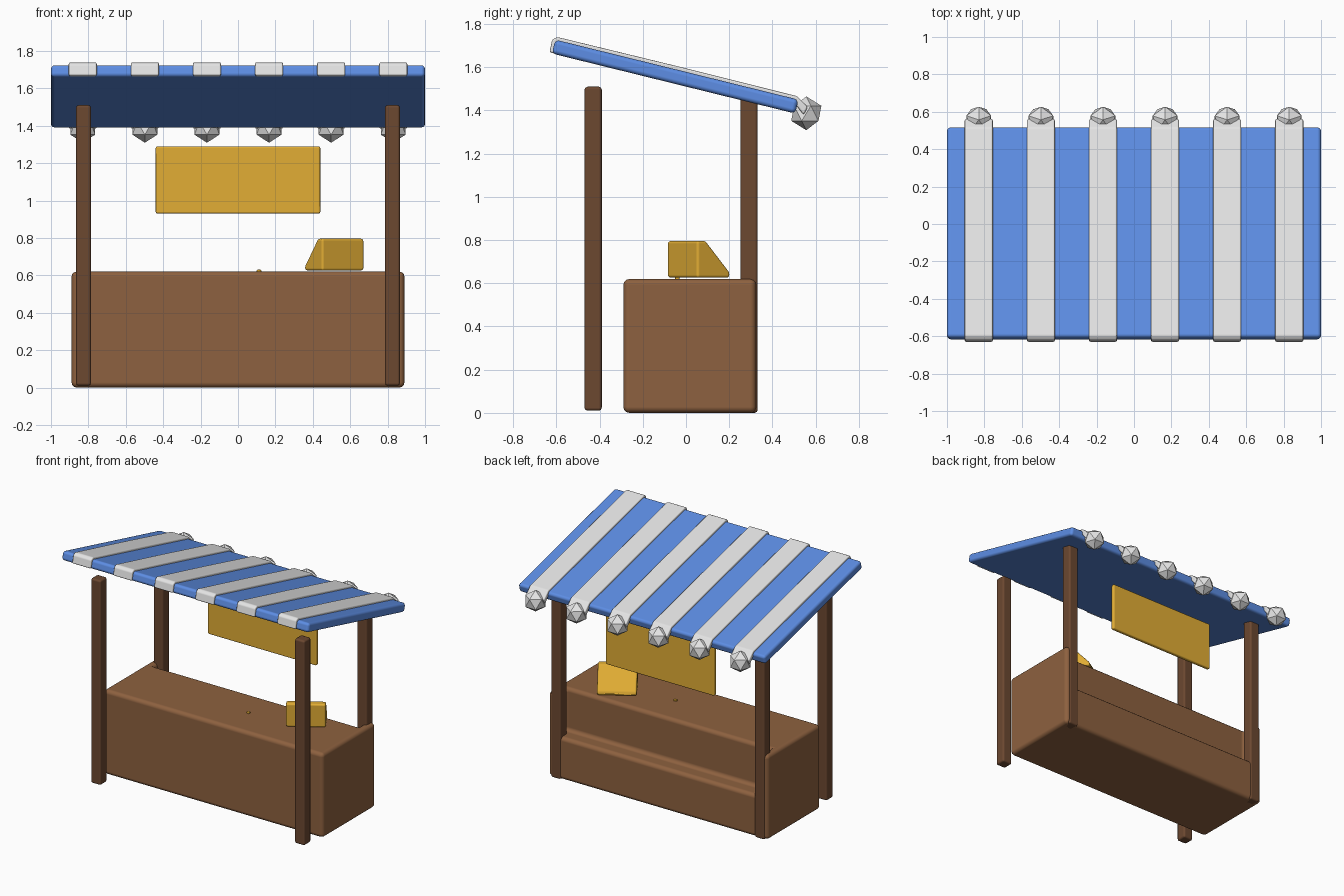
import bpy, bmesh, math
from mathutils import Matrix, Vector

cube = bpy.data.objects.get("Cube")
if cube:
    bpy.data.objects.remove(cube, do_unlink=True)


def material(name, rgb):
    m = bpy.data.materials.new(name)
    m.use_nodes = True
    m.diffuse_color = (*rgb, 1)
    m.node_tree.nodes["Principled BSDF"].inputs["Base Color"].default_value = (*rgb, 1)
    return m


blue = material("awning blue", (0.11, 0.27, 0.78))
white = material("stripe white", (0.78, 0.78, 0.78))
gold = material("gold", (0.76, 0.42, 0.035))
wood = material("counter wood", (0.27, 0.12, 0.05))
dark_wood = material("post wood", (0.15, 0.065, 0.03))


def make(name, bm, mat, matrix=None, bevel=0.0, segments=3):
    """Turn a bmesh into an object with softly rounded edges."""
    if matrix:
        bm.transform(matrix)
    bmesh.ops.recalc_face_normals(bm, faces=bm.faces)
    mesh = bpy.data.meshes.new(name)
    bm.to_mesh(mesh)
    bm.free()
    ob = bpy.data.objects.new(name, mesh)
    bpy.context.collection.objects.link(ob)
    if mat:
        mesh.materials.append(mat)
    if bevel:
        for p in mesh.polygons:
            p.use_smooth = True
        mod = ob.modifiers.new("round_edges", "BEVEL")
        mod.width, mod.segments = bevel, segments
        mod.limit_method = "ANGLE"
        mod.harden_normals = True
    return ob


def box(name, lo, hi, mat, **kw):
    bm = bmesh.new()
    bmesh.ops.create_cube(bm, size=1)
    lo, hi = Vector(lo), Vector(hi)
    for v in bm.verts:
        v.co = (lo + hi) / 2 + v.co * (hi - lo)
    return make(name, bm, mat, **kw)


def extrude_profile(name, profile, x0, x1, mat, **kw):
    """Extrude a (y, z) outline along x."""
    bm = bmesh.new()
    face = bm.faces.new([bm.verts.new((x0, y, z)) for y, z in profile])
    out = bmesh.ops.extrude_face_region(bm, geom=[face])
    moved = [g for g in out["geom"] if isinstance(g, bmesh.types.BMVert)]
    bmesh.ops.translate(bm, verts=moved, vec=(x1 - x0, 0, 0))
    return make(name, bm, mat, **kw)


# Counter with a shelf recess cut into its back
counter = box("counter", (-0.89, -0.29, 0), (0.89, 0.325, 0.62), wood)
cutter = box("shelf_cutter", (-0.83, 0.21, 0.31), (0.83, 0.5, 0.8), None)
cutter.hide_render = True
cutter.hide_viewport = True
cutter.display_type = "WIRE"
cut = counter.modifiers.new("shelf_recess", "BOOLEAN")
cut.object, cut.operation, cut.solver = cutter, "DIFFERENCE", "EXACT"
for p in counter.data.polygons:
    p.use_smooth = True
rounding = counter.modifiers.new("round_edges", "BEVEL")
rounding.width, rounding.segments = 0.028, 3
rounding.limit_method = "ANGLE"
rounding.harden_normals = True

# Four posts
for side, x in (("left", 0.826), ("right", -0.826)):
    for place, y, bottom, top in (("front", -0.43, 0.01, 1.51), ("back", 0.292, 0, 1.46)):
        box(f"{place}_{side}_post", (x - 0.04, y - 0.04, bottom),
            (x + 0.04, y + 0.04, top), dark_wood, bevel=0.014, segments=2)

# Sloping awning
slope = Matrix.Translation((0, -0.05, 1.557)) @ Matrix.Rotation(math.radians(-13.85), 4, "X")
box("awning", (-1, -0.58, -0.033), (1, 0.58, 0.033), blue, matrix=slope, bevel=0.02)

# White stripes that wrap the front edge and end in faceted bobbles at the back
stripe = [(-0.592, -0.03), (-0.594, 0.03), (-0.575, 0.047), (0, 0.049), (0.57, 0.047),
          (0.63, 0.01), (0.62, -0.03), (0.57, 0.01), (-0.56, 0.01), (-0.56, -0.03)]
for i in range(6):
    x = -0.83 + i * 0.332
    extrude_profile(f"stripe_{i + 1}", stripe, x - 0.075, x + 0.075, white,
                    matrix=slope, bevel=0.009, segments=2)
    bm = bmesh.new()
    bmesh.ops.create_icosphere(bm, subdivisions=1, radius=0.078)
    make(f"bobble_{i + 1}", bm, white,
         matrix=Matrix.Translation((x, 0.557, 1.387)) @ Matrix.Rotation(math.pi / 2, 4, "Z"))

# Hanging sign board between the back posts
box("sign_board", (-0.44, 0.275, 0.93), (0.44, 0.305, 1.29), gold, bevel=0.01, segments=2)

# Cash box with a sloping back, turned on the counter
wedge = [(0, 0), (0, 0.17), (0.05, 0.17), (0.18, 0.025), (0.18, 0)]
turn = Matrix.Translation((0.45, -0.088, 0.626)) @ Matrix.Rotation(math.radians(32), 4, "Z")
extrude_profile("cash_box", wedge, 0, 0.265, gold, matrix=turn, bevel=0.018)

# Small coin on the counter
box("coin", (0.1, -0.05, 0.615), (0.125, -0.03, 0.63), gold, bevel=0.004, segments=1)
